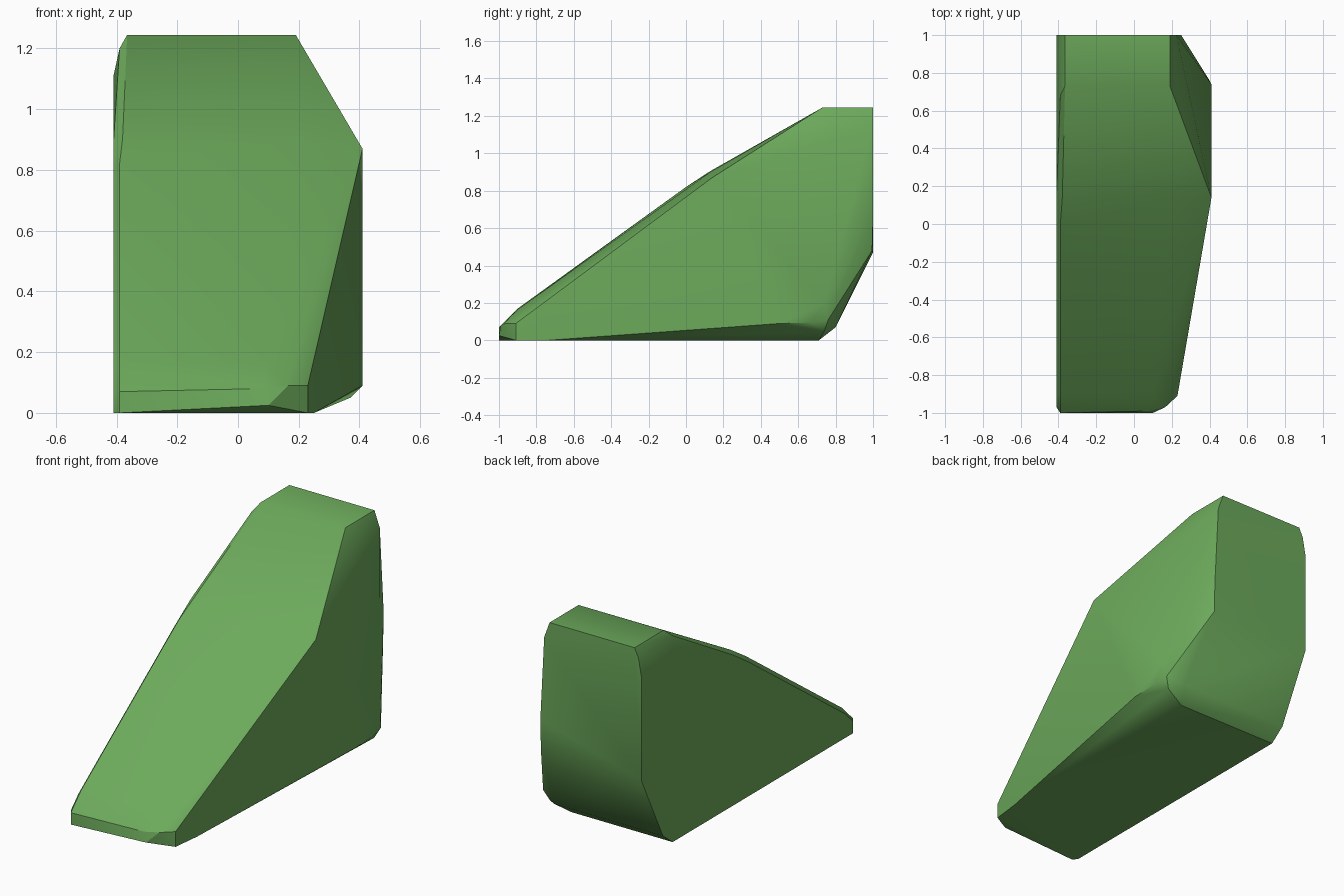
import bpy
import bmesh
import math

# Remove the default object only
default = bpy.data.objects.get("Cube")
if default:
    bpy.data.objects.remove(default, do_unlink=True)


def make_material(name, colour):
    material = bpy.data.materials.new(name)
    material.use_nodes = True
    material.diffuse_color = colour
    shader = material.node_tree.nodes["Principled BSDF"]
    shader.inputs["Base Color"].default_value = colour
    shader.inputs["Roughness"].default_value = 0.8
    return material


def convex_part(name, corner_groups, material):
    """Wrap a solid convex skin around named groups of corner points."""
    mesh = bpy.data.meshes.new(name)
    bm = bmesh.new()
    for group in corner_groups.values():
        for corner in group:
            bm.verts.new(corner)
    hull = bmesh.ops.convex_hull(bm, input=bm.verts[:], use_existing_faces=False)
    unused = {g for g in hull["geom_interior"] + hull["geom_unused"]
              if isinstance(g, bmesh.types.BMVert)}
    bmesh.ops.delete(bm, geom=list(unused), context="VERTS")
    # Merge the triangles of each flat facet
    bmesh.ops.dissolve_limit(bm, angle_limit=math.radians(1),
                             verts=bm.verts[:], edges=bm.edges[:])
    bmesh.ops.recalc_face_normals(bm, faces=bm.faces[:])
    bm.to_mesh(mesh)
    bm.free()
    mesh.materials.append(material)
    part = bpy.data.objects.new(name, mesh)
    bpy.context.collection.objects.link(part)
    return part


# Corners of the wedge-shaped boulder, grouped by region
LEFT, RIGHT = -0.41, 0.41
corner_groups = {
    "low front lip": [
        (-0.39, -1, 0), (-0.39, -1, 0.07), (0.1, -1, 0.025), (0.08, -0.99, 0.08),
        (0.165, -0.97, 0.09), (0.23, -0.91, 0.09), (0.23, -0.91, 0),
        (LEFT, -0.97, 0), (LEFT, -0.97, 0.07),
    ],
    "long front slope": [
        (-0.39, -0.9, 0.17), (0.1, -0.9, 0.165), (LEFT, -0.9, 0.14),
        (-0.39, 0, 0.82), (0.15, 0, 0.81), (LEFT, 0, 0.79),
        (-0.38, 0.13, 0.905), (0.2, 0.13, 0.9), (LEFT, 0.15, 0.89),
    ],
    "flat top": [
        (-0.365, 0.73, 1.245), (0.19, 0.73, 1.245),
        (-0.365, 1, 1.245), (0.19, 1, 1.245),
        (-0.39, 0.68, 1.2), (LEFT, 0.7, 1.11),
    ],
    "right side": [
        (RIGHT, 0.14, 0.87), (RIGHT, 0.5, 0.09), (RIGHT, 0.67, 0.095),
        (RIGHT, 0.74, 0.2), (0.4, 0.76, 0.11), (0.25, -0.74, 0),
    ],
    "back wall": [
        (-0.39, 1, 1.19), (LEFT, 1, 1.08), (LEFT, 1, 0.47),
        (0.225, 1, 1.15), (0.25, 1, 0.66), (0.25, 0.995, 0.48),
    ],
    "underside": [
        (LEFT, 0.8, 0.07), (0.3, 0.8, 0.07), (0.37, 0.74, 0.05),
        (LEFT, 0.71, 0), (0.25, 0.71, 0),
    ],
}

green = make_material("moss_green", (0.15, 0.4, 0.105, 1))
boulder = convex_part("boulder", corner_groups, green)

# Soft facets, with the strong edges kept sharp
bpy.ops.object.select_all(action="DESELECT")
boulder.select_set(True)
bpy.context.view_layer.objects.active = boulder
bpy.ops.object.shade_smooth_by_angle(angle=math.radians(30))
